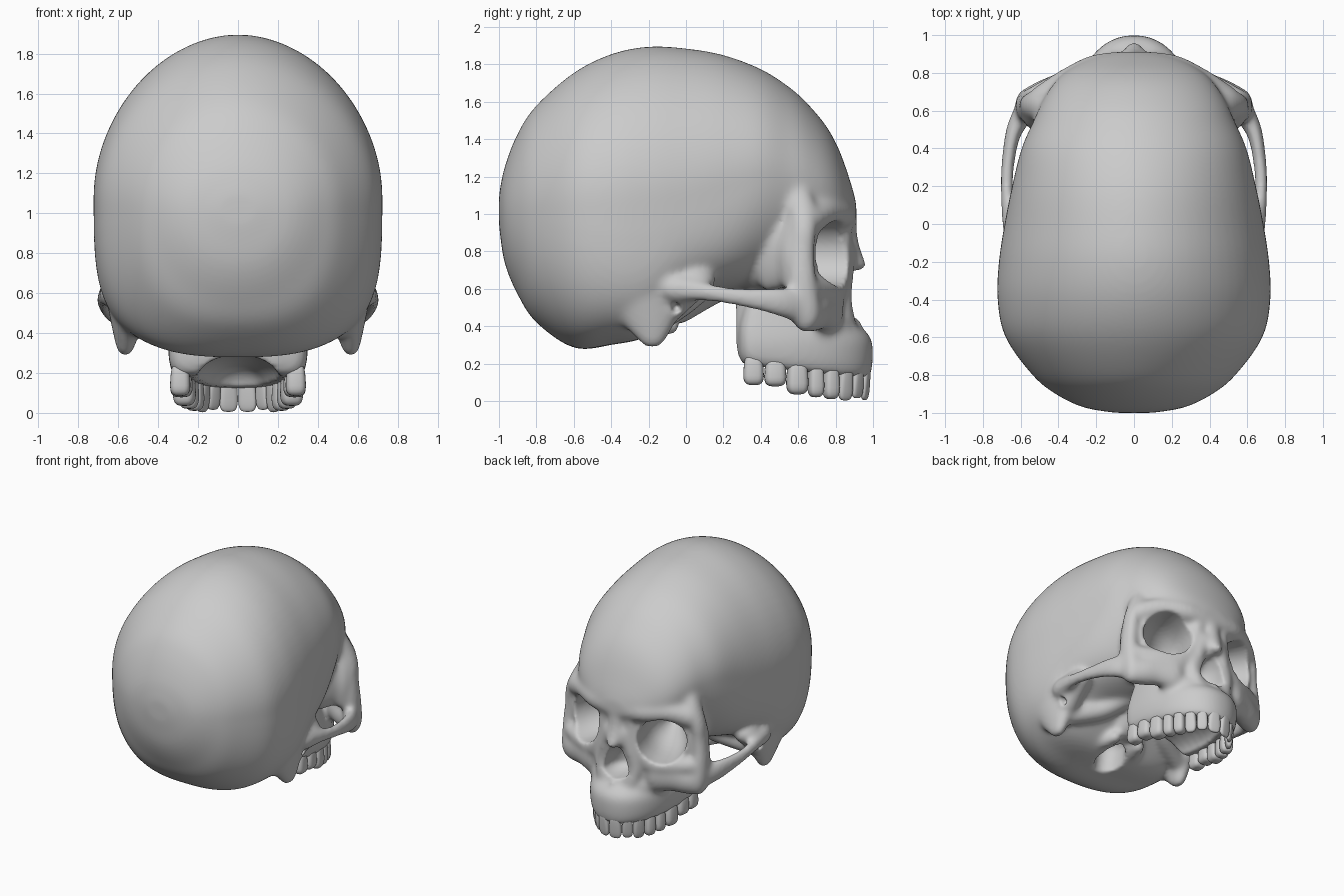
import bpy, bmesh, math
from mathutils import Matrix, Vector


def spline(rows, steps):
    """Catmull-Rom interpolation through rows of numbers."""
    out, last = [], len(rows) - 1
    for i in range(last):
        a, b, c, d = (rows[max(0, min(last, i + k))] for k in (-1, 0, 1, 2))
        for s in range(steps):
            t = s / steps
            out.append([q + t * (r - p) / 2 + t * t * (p - 2.5 * q + 2 * r - w / 2)
                        + t ** 3 * (1.5 * (q - r) + (w - p) / 2)
                        for p, q, r, w in zip(a, b, c, d)])
    return out + [list(rows[-1])]


def spow(v, e):
    return math.copysign(abs(v) ** e, v)


def loft(bm, rings):
    loops = [[bm.verts.new(p) for p in ring] for ring in rings]
    n = len(loops[0])
    for a, b in zip(loops, loops[1:]):
        for i in range(n):
            bm.faces.new((a[i], a[(i + 1) % n], b[(i + 1) % n], b[i]))
    bm.faces.new(loops[0])
    bm.faces.new(loops[-1][::-1])


def strand(bm, *rows, steps=6):
    """Chain of ellipsoids (x, y, z, rx, ry, rz), mirrored across x = 0."""
    for x, y, z, rx, ry, rz in spline(rows, steps):
        for side in ((1, -1) if max(r[0] for r in rows) > 0.001 else (1,)):
            bmesh.ops.create_icosphere(bm, subdivisions=3, radius=1, matrix=Matrix.LocRotScale(
                Vector((x * side, y, z)), None, Vector((rx, ry, rz))))


def make(name, bm):
    bmesh.ops.recalc_face_normals(bm, faces=bm.faces[:])
    me = bpy.data.meshes.new(name)
    bm.to_mesh(me)
    bm.free()
    ob = bpy.data.objects.new(name, me)
    bpy.context.collection.objects.link(ob)
    return ob


def apply(ob, kind, **props):
    m = ob.modifiers.new(kind, kind)
    for k, v in props.items():
        setattr(m, k, v)
    bpy.context.view_layer.objects.active = ob
    bpy.ops.object.modifier_apply(modifier=m.name)


bm = bmesh.new()

# Braincase: y, top, bottom, half width, widest height, lower exponent
stations = [
    (-1.0, 1.10, 0.94, 0.10, 1.02, 2.0), (-0.97, 1.25, 0.74, 0.27, 1.02, 2.1),
    (-0.90, 1.43, 0.57, 0.415, 1.03, 2.2), (-0.80, 1.58, 0.42, 0.537, 1.04, 2.5),
    (-0.60, 1.755, 0.285, 0.68, 1.06, 2.8), (-0.40, 1.855, 0.30, 0.722, 1.08, 3.4),
    (-0.20, 1.895, 0.35, 0.715, 1.10, 3.8), (0.0, 1.885, 0.53, 0.685, 1.13, 4.0),
    (0.20, 1.85, 0.59, 0.645, 1.18, 3.6), (0.40, 1.775, 0.61, 0.595, 1.22, 2.5),
    (0.55, 1.68, 0.66, 0.53, 1.20, 2.1), (0.65, 1.59, 0.75, 0.485, 1.17, 2.0),
    (0.75, 1.47, 0.84, 0.42, 1.12, 2.0), (0.82, 1.34, 0.88, 0.34, 1.08, 2.0),
    (0.88, 1.17, 0.91, 0.22, 1.03, 2.0), (0.91, 1.06, 0.95, 0.10, 1.0, 2.0)]
rings = []
for y, top, bot, w, mid, e in spline(stations, 5):
    ring = []
    for i in range(72):
        a = math.tau * i / 72
        c, s = math.cos(a), math.sin(a)
        n, h = (1.92, top - mid) if s > 0 else (e, mid - bot)
        ring.append((w * spow(c, 2 / n), y, mid + h * spow(s, 2 / n)))
    rings.append(ring)
loft(bm, rings)

# Upper jaw: z, half width, back y, front y, forward tilt of the gum line
jaw = [(0.195, 0.315, 0.30, 0.98, 0.075), (0.24, 0.34, 0.28, 0.997, 0.05),
       (0.31, 0.35, 0.275, 0.997, 0.0), (0.37, 0.345, 0.275, 0.965, 0.0),
       (0.43, 0.335, 0.285, 0.905, 0.0), (0.58, 0.30, 0.33, 0.89, 0.0),
       (0.72, 0.22, 0.40, 0.87, 0.0)]
rings = []
for z, w, yb, yf, tilt in spline(jaw, 3):
    ring, mid = [], 0.42
    for i in range(64):
        a = math.tau * i / 64
        c, s = math.cos(a), math.sin(a)
        n, h = (2.2, yf - mid) if s > 0 else (5, mid - yb)
        y = mid + h * spow(s, 2 / n)
        ring.append((w * spow(c, 2 / n), y, z - tilt * (y - 0.3) / 0.68))
    rings.append(ring)
loft(bm, rings)
strand(bm, (.15, .81, .4, .09, .07, .08), (.24, .72, .42, .1, .08, .1))

# Brow ridge, blended back into the forehead
strand(bm, (0.02, .85, .99, .08, .065, .08), (.2, .82, 1.0, .08, .08, .08),
       (.36, .74, 1.01, .08, .08, .08), (.49, .66, .97, .07, .075, .08))
strand(bm, (.15, .75, 1.06, .12, .12, .12), (.32, .68, 1.07, .12, .11, .12), (.42, .6, 1.07, .09, .09, .14))
# Outer eye rim and wall of the socket
strand(bm, (.44, .58, 1.14, .06, .08, .08), (.5, .62, 1.02, .06, .08, .07), (.545, .63, .92, .057, .07, .06),
       (.562, .62, .8, .052, .068, .06), (.57, .62, .64, .06, .08, .07), (.56, .64, .5, .068, .08, .1))
strand(bm, (.51, .6, .94, .06, .07, .08), (.53, .57, .78, .06, .07, .1), (.52, .58, .64, .06, .07, .06))
strand(bm, (.46, .52, .8, .07, .08, .2), (.4, .44, .8, .08, .08, .22))
# Mass around the socket, later hollowed
strand(bm, (.16, .755, .78, .08, .09, .2), (.34, .7, .78, .1, .09, .22), (.5, .61, .78, .06, .075, .2))
# Cheekbone and its root on the jaw
strand(bm, (.56, .64, .475, .065, .08, .11), (.47, .68, .48, .09, .085, .11),
       (.38, .72, .5, .1, .08, .12), (.27, .76, .5, .1, .085, .14))
# Lower and inner eye rim with the side of the nose
strand(bm, (.54, .655, .6, .055, .07, .07), (.38, .73, .59, .07, .08, .08),
       (.24, .79, .6, .08, .07, .09), (.14, .82, .74, .065, .06, .08),
       (.1, .83, .92, .06, .06, .08))
strand(bm, (.07, .86, .8, .05, .05, .06), (.11, .85, .68, .05, .05, .06),
       (.15, .835, .54, .055, .055, .06), (.11, .86, .42, .06, .05, .05))
# Cheek arch
strand(bm, (.57, .61, .51, .055, .07, .1), (.637, .49, .53, .042, .06, .078),
       (.669, .3, .553, .037, .05, .054), (.67, .12, .58, .037, .06, .05),
       (.64, -.04, .6, .055, .1, .07))
# Nose bones and spine
strand(bm, (0, .85, .98, .07, .06, .07), (0, .872, .85, .065, .052, .05),
       (0, .9, .76, .06, .052, .04), (0, .92, .725, .05, .05, .03))
strand(bm, (0, .86, .41, .03, .04, .03), (0, .92, .42, .018, .025, .025))
# Bone behind the face
strand(bm, (.28, .56, .79, .22, .22, .23), (.22, .42, .74, .22, .2, .17))
strand(bm, (0, .6, .72, .16, .2, .22), (0, .7, .7, .16, .17, .24))
# Ear region and mastoid
strand(bm, (.56, -.24, .58, .1, .2, .14), (.56, -.2, .45, .075, .15, .1),
       (.565, -.18, .355, .05, .08, .075))
strand(bm, (.57, .04, .64, .09, .12, .08), (.56, -.06, .52, .08, .06, .09))
# Underside: condyles, central bar, inner ear ridges, wings behind the palate
strand(bm, (.15, -.22, .39, .05, .06, .05), (.11, -.1, .4, .05, .07, .05))
strand(bm, (0, -.06, .47, .12, .1, .06), (0, .22, .63, .13, .1, .08), (0, .4, .62, .15, .1, .1))
strand(bm, (.5, -.12, .46, .07, .07, .08), (.3, -.02, .52, .08, .07, .07), (.17, .1, .6, .07, .06, .05))
strand(bm, (.18, .34, .6, .06, .08, .06), (.19, .32, .42, .03, .06, .05), (.2, .31, .27, .02, .045, .04))
skull = make("skull", bm)
apply(skull, 'REMESH', mode='VOXEL', voxel_size=0.014)
apply(skull, 'SMOOTH', factor=0.5, iterations=18)

# Hollows: eye sockets, nose, palate, spinal opening, ear openings
hollows = []


def hollow(name, *strands):
    b = bmesh.new()
    for s in strands:
        strand(b, *s)
    ob = make(name, b)
    ob.hide_render = True
    apply(ob, 'REMESH', mode='VOXEL', voxel_size=0.012)
    hollows.append(ob)


hollow("eye_hollow", ((.38, .95, .785, .19, .1, .17), (.335, .77, .79, .185, .12, .175),
                      (.27, .6, .79, .155, .1, .15), (.19, .42, .78, .06, .06, .06)))
hollow("nose_hollow", ((0, .92, .655, .045, .14, .04), (0, .9, .59, .085, .18, .07),
                       (0, .89, .51, .11, .18, .065)))
hollow("palate_hollow", ((.0, .2, .17, .2, .2, .12), (0, .5, .16, .21, .2, .13),
                         (0, .75, .11, .15, .13, .13)))
hollow("spine_hollow", ((0, -.28, .28, .1, .13, .1), (0, -.26, .44, .1, .12, .1)))
hollow("ear_hollow", ((.7, -.07, .5, .05, .03, .035), (.6, -.05, .5, .03, .025, .03)))
for cutter in hollows:
    apply(skull, 'BOOLEAN', operation='DIFFERENCE', object=cutter, solver='MANIFOLD')
    bpy.data.objects.remove(cutter)
apply(skull, 'REMESH', mode='VOXEL', voxel_size=0.0135)
apply(skull, 'SMOOTH', factor=0.5, iterations=6)
for p in skull.data.polygons:
    p.use_smooth = True

# Tooth row: points along the jaw arch, measured by length
arch = []
for i in range(401):
    a = math.pi / 2 * i / 400
    arch.append(Vector((0.29 * spow(math.sin(a), 2 / 2.25), 0.305 + 0.655 * spow(math.cos(a), 2 / 2.25), 0)))
total = sum((q - p).length for p, q in zip(arch, arch[1:]))


def along(d):
    for p, q in zip(arch, arch[1:]):
        step = (q - p).length
        if d <= step:
            return p.lerp(q, d / max(step, 1e-9)), (q - p).normalized()
        d -= step
    return arch[-1], Vector((0, -1, 0))


# Teeth from centre to back: width, thickness, bottom height
teeth = [(.09, .065, .005), (.075, .065, .015), (.08, .08, .003), (.08, .1, .01),
         (.08, .105, .02), (.11, .12, .035), (.112, .12, .078), (.105, .11, .085)]
scale = total / sum(t[0] for t in teeth)
pos = 0
for k, (w, thick, bottom) in enumerate(teeth):
    w *= scale
    p, t = along(pos + w / 2)
    pos += w
    w *= 1.06
    top = 0.24 - 0.07 * (p.y - 0.3) / 0.68 + 0.02
    ang = math.atan2(t.y, t.x)
    for side, label in ((1, "right"), (-1, "left")):
        b = bmesh.new()
        bmesh.ops.create_uvsphere(b, u_segments=24, v_segments=14, radius=1)
        for v in b.verts:
            x, y, z = (spow(c, 0.62) for c in v.co)
            u = (z + 1) / 2
            neck = 1 - 0.2 * u
            thin = (0.55 + 0.45 * u) if k < 3 else neck
            r = Matrix.Rotation(ang, 3, 'Z') @ Vector((x * w * 0.5 * neck, y * thick * 0.5 * thin, 0))
            v.co = ((p.x + r.x) * side, p.y + r.y, bottom + (top - bottom) * u)
        ob = make(f"tooth_{label}_{k + 1}", b)
        for f in ob.data.polygons:
            f.use_smooth = True
